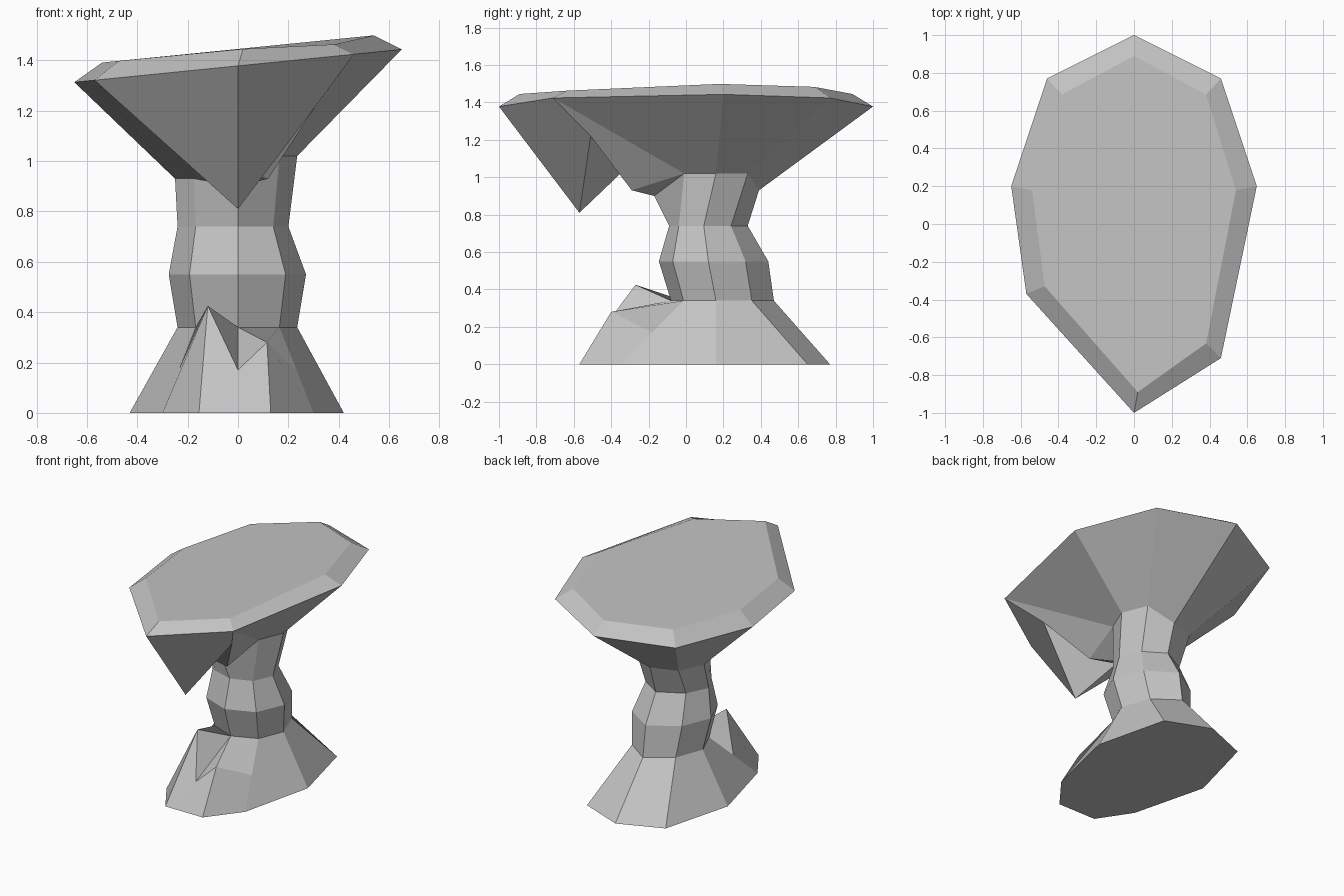
import bpy, bmesh
from mathutils import Vector as V

cube = bpy.data.objects.get("Cube")
if cube:
    bpy.data.objects.remove(cube)

GREY = (0.55, 0.55, 0.55, 1)
stone = bpy.data.materials.new("grey stone")
stone.use_nodes = True
stone.diffuse_color = GREY
stone.node_tree.nodes["Principled BSDF"].inputs["Base Color"].default_value = GREY


def build(name, faces):
    """Make a flat shaded object from faces given as corner points."""
    bm = bmesh.new()
    for corners in faces:
        bm.faces.new([bm.verts.new(point) for point in corners])
    bmesh.ops.remove_doubles(bm, verts=bm.verts[:], dist=0.001)
    bmesh.ops.recalc_face_normals(bm, faces=bm.faces[:])
    mesh = bpy.data.meshes.new(name)
    bm.to_mesh(mesh)
    bm.free()
    mesh.materials.append(stone)
    obj = bpy.data.objects.new(name, mesh)
    bpy.context.collection.objects.link(obj)
    return obj


def ring(z, right, left, front, middle, back):
    """Eight-sided section, starting at the front and turning towards +x."""
    near = middle + (front - middle) * 0.72
    far = middle + (back - middle) * 0.62
    return [V(p) for p in (
        (0, front, z), (right * 0.7, near, z), (right, middle, z), (right * 0.7, far, z),
        (0, back, z), (-left * 0.7, far, z), (-left, middle, z), (-left * 0.7, near, z))]


def bridge(lower, upper, sides=range(8)):
    """Quads between two sections."""
    faces = []
    for i in sides:
        j = (i + 1) % len(lower)
        faces.append((lower[i], lower[j], upper[j], upper[i]))
    return faces


# Sections of the pillar; the uppermost one is tilted
ankle = ring(0.34, 0.235, 0.24, -0.08, 0.16, 0.47)
waist = ring(0.55, 0.27, 0.275, -0.145, 0.12, 0.44)
throat = ring(0.74, 0.2, 0.24, -0.09, 0.095, 0.33)
neck = ring(0.93, 0.235, 0.25, -0.17, 0.16, 0.39)
for point in neck[1:4]:
    point.z = 1.02
neck[0].z = 0.9
neck[1].y = neck[7].y = -0.01
neck[3].y = neck[5].y = 0.33
build("pillar", bridge(ankle, waist) + bridge(waist, throat) + bridge(throat, neck))

# Foot: spreading skirt with two small crags at the front
skirt = [V((x, y, 0)) for x, y in (
    (0.13, -0.57), (0.3, -0.35), (0.42, 0.16), (0.3, 0.65), (0, 0.77),
    (-0.3, 0.65), (-0.43, 0.16), (-0.3, -0.35), (-0.155, -0.57))]
low_crag = V((0.115, -0.4, 0.28))
tall_crag = V((-0.12, -0.27, 0.425))
cleft = V((0, -0.46, 0.17))
right_rib = (skirt[1] + ankle[1]) / 2
left_rib = (skirt[7] + ankle[7]) / 2
foot = bridge(skirt[:8], ankle, range(2, 6))
foot += [
    (skirt[1], skirt[2], ankle[2], ankle[1], right_rib),
    (skirt[6], skirt[7], left_rib, ankle[7], ankle[6]),
    (low_crag, ankle[0], ankle[1], right_rib),
    (low_crag, right_rib, skirt[1], skirt[0]),
    (low_crag, skirt[0], skirt[8], cleft),
    (low_crag, cleft, ankle[0]),
    (tall_crag, ankle[0], cleft),
    (tall_crag, cleft, skirt[8]),
    (tall_crag, skirt[8], skirt[7], left_rib),
    (tall_crag, left_rib, ankle[7], ankle[0]),
    skirt[::-1], ankle]
build("foot", foot)

# Cap: tilted slab with a chamfered top and a hanging spur at the front
outline = ((0, -1), (0.46, -0.71), (0.65, 0.2), (0.46, 0.77),
           (0, 1), (-0.46, 0.77), (-0.65, 0.2), (-0.57, -0.37))
rim = [V((x, y, 1.378 + x * 0.1)) for x, y in outline]
top = [V((x * 0.83, y * 0.89, 1.445 + x * 0.083)) for x, y in outline]
top[0].x = 0.02
top[1].z -= 0.02
spur = V((0, -0.57, 0.81))
notch = V((0.31, -0.51, 1.22))
knob = V((0.12, -0.29, 0.93))
hollow = V((-0.15, -0.35, 1.02))
cap = bridge(rim, top) + bridge(neck, rim, range(1, 7))
cap += [
    top, neck[::-1],
    (rim[7], rim[0], spur),
    (rim[0], rim[1], notch, spur),
    (rim[1], neck[1], knob, notch),
    (rim[7], spur, hollow), (rim[7], hollow, neck[7]),
    (spur, notch, hollow), (notch, knob, hollow),
    (hollow, knob, neck[0]), (hollow, neck[0], neck[7]),
    (knob, neck[1], neck[0])]
build("cap", cap)
